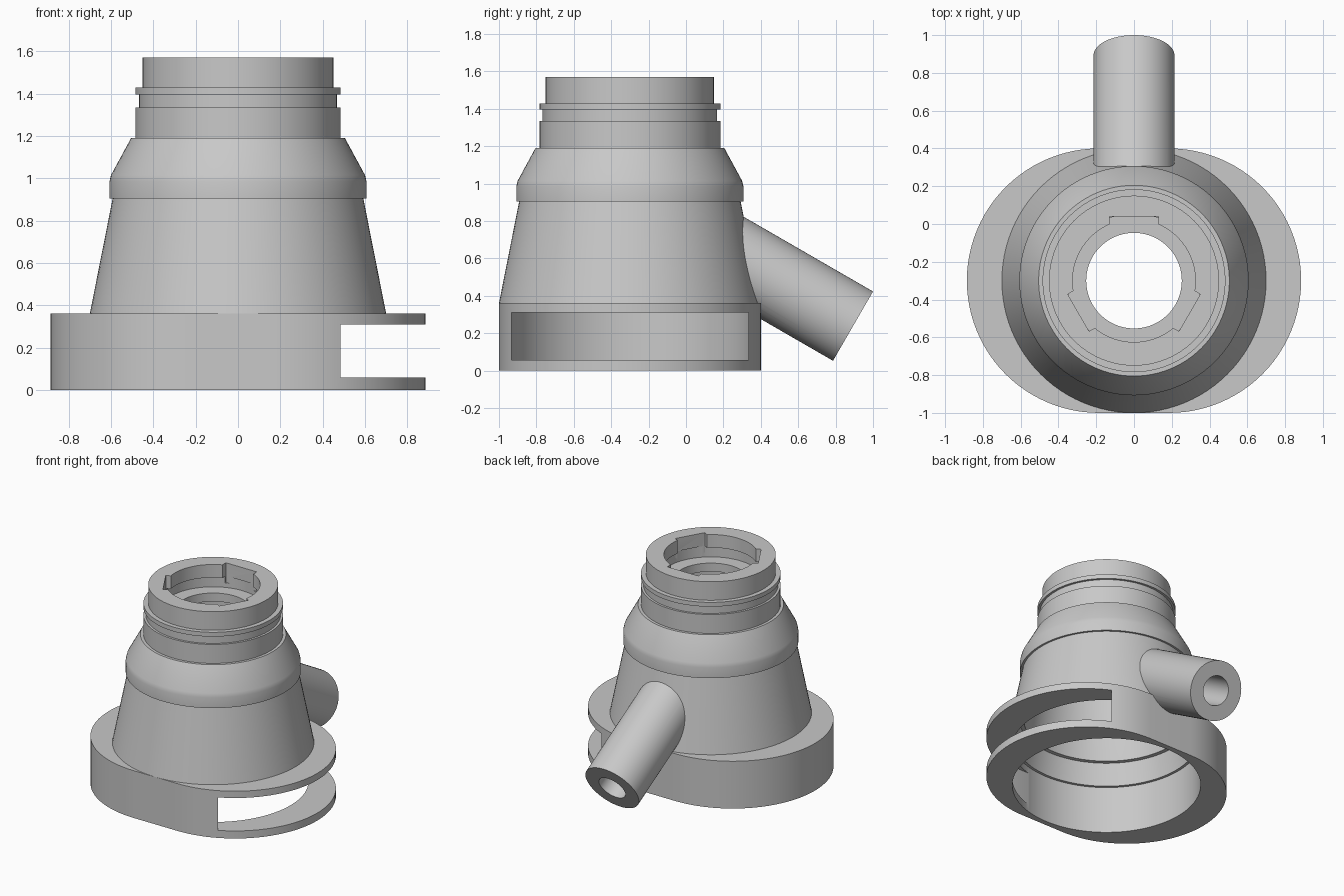
import bpy, bmesh
from math import sin, cos, pi, radians
from mathutils import Matrix, Vector

AXIS_Y = -0.3
SIDES = 96

cube = bpy.data.objects.get("Cube")
if cube:
    bpy.data.objects.remove(cube, do_unlink=True)

grey = bpy.data.materials.new("plain grey")
grey.use_nodes = True
colour = (0.58, 0.58, 0.58, 1)
grey.diffuse_color = colour
grey.node_tree.nodes["Principled BSDF"].inputs["Base Color"].default_value = colour


def make(name, bm):
    bmesh.ops.recalc_face_normals(bm, faces=bm.faces)
    mesh = bpy.data.meshes.new(name)
    bm.to_mesh(mesh)
    bm.free()
    mesh.materials.append(grey)
    obj = bpy.data.objects.new(name, mesh)
    bpy.context.collection.objects.link(obj)
    return obj


def loft(name, rings):
    """Solid skinned through matching rings, capped at both ends."""
    bm = bmesh.new()
    loops = [[bm.verts.new(p) for p in ring] for ring in rings]
    for a, b in zip(loops, loops[1:]):
        for i in range(len(a)):
            j = (i + 1) % len(a)
            bm.faces.new((a[i], a[j], b[j], b[i]))
    bm.faces.new(loops[0])
    bm.faces.new(loops[-1])
    return make(name, bm)


def circle(r, z):
    steps = [2 * pi * i / SIDES for i in range(SIDES)]
    return [(r * cos(t), AXIS_Y + r * sin(t), z) for t in steps]


def revolve(name, profile):
    return loft(name, [circle(r, z) for r, z in profile])


def prism(name, outline, low, high):
    return loft(name, [[(x, y, z) for x, y in outline] for z in (low, high)])


def tube(name, radius, start, end):
    start, end = Vector(start), Vector(end)
    way = end - start
    bm = bmesh.new()
    place = Matrix.Translation((start + end) / 2) @ way.to_track_quat("Z", "Y").to_matrix().to_4x4()
    bmesh.ops.create_cone(bm, cap_ends=True, segments=64, radius1=radius,
                          radius2=radius, depth=way.length, matrix=place)
    return make(name, bm)


def arc(cx, r, start, end, steps=48):
    angles = [radians(start + (end - start) * i / steps) for i in range(steps + 1)]
    return [(cx + r * cos(t), AXIS_Y + r * sin(t)) for t in angles]


# Stepped conical body
body = revolve("conical_body", [
    (0.7, 0.36), (0.592, 0.905), (0.607, 0.905), (0.607, 0.985), (0.6, 1.015),
    (0.505, 1.19), (0.484, 1.19), (0.484, 1.335), (0.467, 1.335), (0.467, 1.395),
    (0.484, 1.395), (0.484, 1.428), (0.45, 1.428), (0.45, 1.57)])

# Stadium shaped slide base
base = prism("slide_base", arc(0.185, 0.7, -90, 90) + arc(-0.185, 0.7, 90, 270), 0, 0.362)

# Sloping outlet pipe
pipe_end = Vector((0, 0.893, 0.238))
slope = Vector((0, cos(radians(30)), -sin(radians(30))))
pipe = tube("outlet_pipe", 0.214, pipe_end - slope * 0.85, pipe_end)

# Cutters: inner cavity with undercut top socket, slide pocket, pipe bore, key notches
cavity = revolve("cavity_cutter", [
    (0.66, -0.1), (0.66, 0.362), (0.64, 0.362), (0.61, 0.53), (0.58, 0.53),
    (0.53, 0.9), (0.53, 1.0), (0.42, 1.19), (0.42, 1.32), (0.253, 1.32),
    (0.253, 1.385), (0.355, 1.385), (0.355, 1.47), (0.325, 1.47), (0.325, 1.7)])
pocket = prism("pocket_cutter", arc(0, 0.633, 90, 270)
               + [(1.2, AXIS_Y - 0.633), (1.2, AXIS_Y + 0.633)], 0.058, 0.31)
bore = tube("bore_cutter", 0.106, pipe_end - slope * 0.95, pipe_end + slope * 0.1)
notches = []
for k, half in enumerate((0.131, 0.113, 0.113)):
    turn = Matrix.Rotation(radians(120 * k), 3, "Z")
    corners = [turn @ Vector(c) for c in
               ((-half, 0.2, 0), (half, 0.2, 0), (half, 0.34, 0), (-half, 0.34, 0))]
    notches.append(prism("notch_cutter", [(c.x, c.y + AXIS_Y) for c in corners], 1.42, 1.7))


def cut(obj, cutters):
    for cutter in cutters:
        mod = obj.modifiers.new("cut", "BOOLEAN")
        mod.operation = "DIFFERENCE"
        mod.solver = "EXACT"
        mod.object = cutter
    graph = bpy.context.evaluated_depsgraph_get()
    mesh = bpy.data.meshes.new_from_object(obj.evaluated_get(graph))
    obj.modifiers.clear()
    obj.data = mesh


cut(body, [cavity, bore] + notches)
cut(base, [cavity, pocket, bore])
cut(pipe, [cavity, pocket, bore])

for cutter in [cavity, pocket, bore] + notches:
    bpy.data.objects.remove(cutter, do_unlink=True)

# Smooth shading with sharp edges kept
for obj in (body, base, pipe):
    bpy.ops.object.select_all(action="DESELECT")
    obj.select_set(True)
    bpy.context.view_layer.objects.active = obj
    bpy.ops.object.shade_smooth_by_angle(angle=radians(25))
